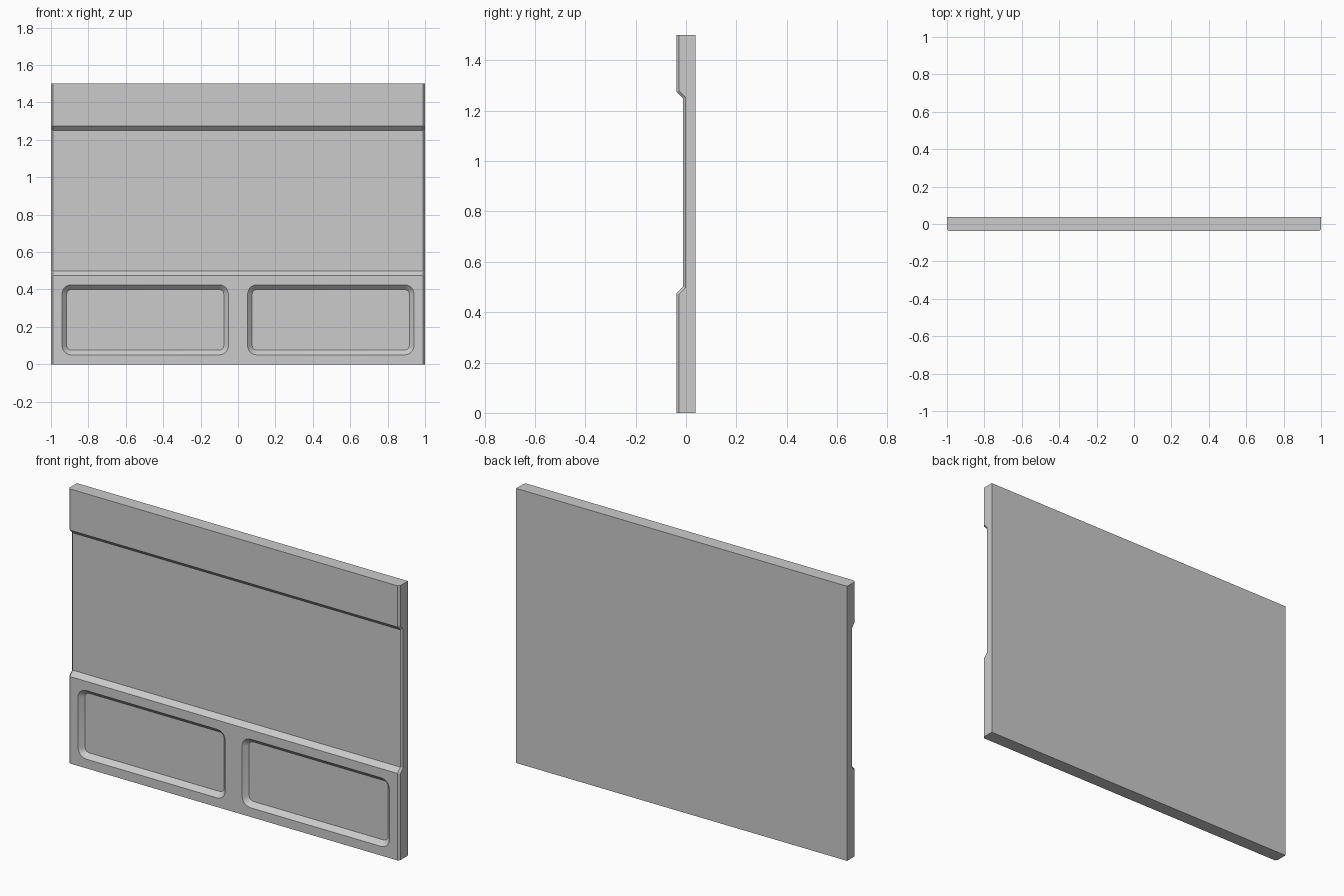
import bpy, bmesh
from math import cos, sin, pi

if "Cube" in bpy.data.objects:
    bpy.data.objects.remove(bpy.data.objects["Cube"])

BACK, FRONT, RECESS = 0.0375, -0.0375, -0.0125
BEVEL = 0.01


def loft(bm, rings):
    """Skin a list of closed point rings and cap both ends."""
    loops = [[bm.verts.new(p) for p in ring] for ring in rings]
    n = len(loops[0])
    for a, b in zip(loops, loops[1:]):
        for i in range(n):
            j = (i + 1) % n
            bm.faces.new((a[i], a[j], b[j], b[i]))
    bm.faces.new(loops[0])
    bm.faces.new(loops[-1])


def make_object(name, bm):
    bmesh.ops.recalc_face_normals(bm, faces=bm.faces)
    mesh = bpy.data.meshes.new(name)
    bm.to_mesh(mesh)
    bm.free()
    ob = bpy.data.objects.new(name, mesh)
    bpy.context.collection.objects.link(ob)
    return ob


def side_profile(x, inset):
    """Wall section in y/z; inset pushes the front outline inward."""
    k = inset * 0.414
    pts = [(BACK, 0), (FRONT + inset, 0),
           (FRONT + inset, 0.475 - k), (RECESS + inset, 0.5 - k),
           (RECESS + inset, 1.25 + k), (FRONT + inset, 1.275 + k),
           (FRONT + inset, 1.5), (BACK, 1.5)]
    return [(x, y, z) for y, z in pts]


def rounded_rect(cx, cz, hx, hz, r, y, seg=5):
    pts = []
    for q, (sx, sz) in enumerate([(1, 1), (-1, 1), (-1, -1), (1, -1)]):
        for i in range(seg + 1):
            a = (q + i / seg) * pi / 2
            pts.append((cx + sx * (hx - r) + r * cos(a), y,
                        cz + sz * (hz - r) + r * sin(a)))
    return pts


# Wall panel with bevelled front side edges
bm = bmesh.new()
loft(bm, [side_profile(-1, BEVEL), side_profile(-1 + BEVEL, 0),
          side_profile(1 - BEVEL, 0), side_profile(1, BEVEL)])
panel = make_object("wall_panel", bm)

# Two sloped-wall pockets in the lower band
bm = bmesh.new()
for s in (-1, 1):
    loft(bm, [rounded_rect(s * 0.496, 0.2375, 0.445 + d, 0.1875 + d,
                           0.05 + d, FRONT - d)
              for d in (0.01, -0.025)])
cutter = make_object("pocket_cutter", bm)
cutter.hide_render = True

mod = panel.modifiers.new("pockets", 'BOOLEAN')
mod.operation = 'DIFFERENCE'
mod.solver = 'EXACT'
mod.object = cutter

bpy.context.view_layer.objects.active = panel
panel.select_set(True)
bpy.ops.object.modifier_apply(modifier=mod.name)
bpy.data.objects.remove(cutter)
bpy.ops.object.shade_smooth_by_angle()
